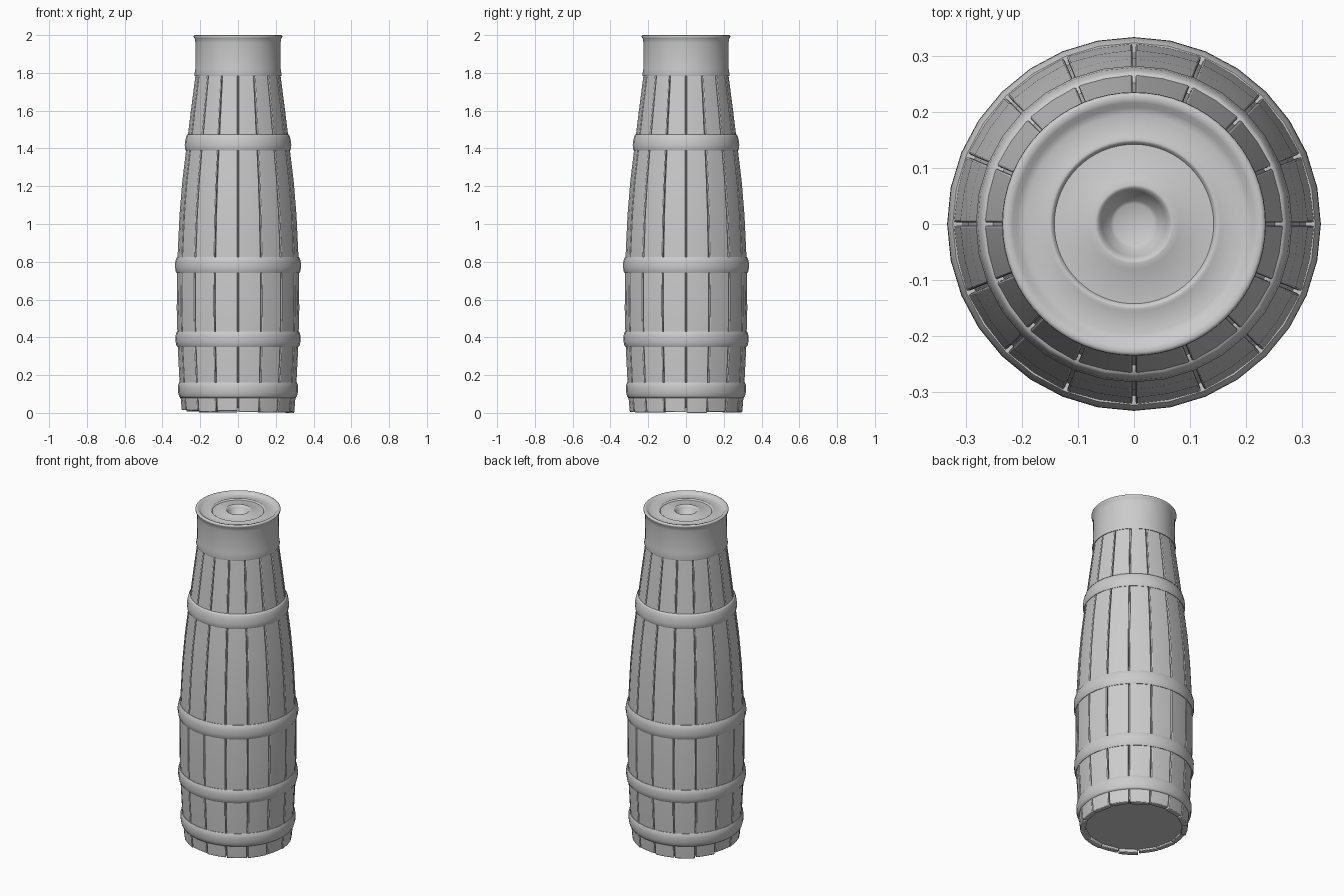
import bpy, bmesh, math, random
from math import sin, cos, pi

random.seed(4)
if "Cube" in bpy.data.objects:
    bpy.data.objects.remove(bpy.data.objects["Cube"], do_unlink=True)

grey = bpy.data.materials.new("plain grey")
grey.use_nodes = True
COLOUR = (0.6, 0.6, 0.6, 1)
grey.diffuse_color = COLOUR
grey.node_tree.nodes["Principled BSDF"].inputs["Base Color"].default_value = COLOUR

STAVES = 16
STEP = 2 * pi / STAVES
# Outer radius of the body against height
BODY = [(0.298, 0), (0.308, 0.12), (0.32, 0.36), (0.325, 0.55), (0.323, 0.78),
        (0.31, 1.05), (0.295, 1.23), (0.272, 1.42), (0.25, 1.6), (0.224, 1.8)]


def radius(z):
    for (r0, z0), (r1, z1) in zip(BODY, BODY[1:]):
        if z <= z1:
            return r0 + (r1 - r0) * (z - z0) / (z1 - z0)
    return BODY[-1][0]


def finish(name, bm, angle=40):
    bmesh.ops.recalc_face_normals(bm, faces=bm.faces)
    mesh = bpy.data.meshes.new(name)
    bm.to_mesh(mesh)
    bm.free()
    mesh.materials.append(grey)
    obj = bpy.data.objects.new(name, mesh)
    bpy.context.collection.objects.link(obj)
    bpy.ops.object.select_all(action="DESELECT")
    obj.select_set(True)
    bpy.context.view_layer.objects.active = obj
    bpy.ops.object.shade_smooth_by_angle(angle=math.radians(angle))
    return obj


def lathe(name, profile, sides, closed=False, angle=40):
    """Turn a (radius, height) profile round the z axis."""
    bm = bmesh.new()
    rings = []
    for r, z in profile:
        if r == 0:
            rings.append([bm.verts.new((0, 0, z))] * sides)
        else:
            rings.append([bm.verts.new((r * cos(2 * pi * i / sides), r * sin(2 * pi * i / sides), z))
                          for i in range(sides)])
    pairs = list(zip(rings, rings[1:])) + ([(rings[-1], rings[0])] if closed else [])
    for low, high in pairs:
        for i in range(sides):
            j = (i + 1) % sides
            bm.faces.new(dict.fromkeys((low[i], low[j], high[j], high[i])))
    return finish(name, bm, angle)


# Staves: separate curved boards with narrow gaps and uneven feet
bm = bmesh.new()
for s in range(STAVES):
    mid = (s + 0.5) * STEP
    foot = random.uniform(0, 0.018) if s else 0
    rings = []
    for r, z in BODY:
        z = max(z, foot)
        half = STEP / 2 - 0.0025 / r
        section = [(r, -half), (r * 0.995, 0), (r, half), (r - 0.03, half), (r - 0.03, -half)]
        rings.append([bm.verts.new((q * cos(mid + a), q * sin(mid + a), z)) for q, a in section])
    for low, high in zip(rings, rings[1:]):
        for i in range(len(low)):
            j = (i + 1) % len(low)
            bm.faces.new((low[i], low[j], high[j], high[i]))
    bm.faces.new(rings[0])
    bm.faces.new(rings[-1])
staves = finish("staves", bm)
bevel = staves.modifiers.new("rounded edges", "BEVEL")
bevel.width = 0.004
bevel.segments = 2
bevel.angle_limit = math.radians(50)

# Inner lining, closing the gaps and the base
lathe("lining", [(0, 0.025)] + [(radius(z) - 0.014, max(z, 0.025)) for _, z in BODY] + [(0, 1.8)], 32)

# Hoops: rounded bands following the taper of the body
for name, low, high in [("foot_hoop", 0.08, 0.16), ("lower_hoop", 0.35, 0.43),
                        ("middle_hoop", 0.74, 0.825), ("shoulder_hoop", 1.39, 1.475)]:
    height = high - low
    section = [(0, -0.015), (0, 0.002), (0.12, 0.007), (0.35, 0.01), (0.65, 0.01),
               (0.88, 0.007), (1, 0.002), (1, -0.015)]
    profile = [(radius(low + t * height) + out, low + t * height) for t, out in section]
    lathe(name, profile, 32, closed=True, angle=60)

# Cap: flared sleeve with stepped rings and a dimple on top
lathe("cap", [(0.215, 1.785), (0.229, 1.783), (0.231, 1.79), (0.226, 1.82), (0.225, 1.96),
              (0.229, 1.982), (0.235, 1.99), (0.234, 1.997), (0.228, 2.0), (0.216, 1.997),
              (0.208, 1.988), (0.195, 1.985), (0.155, 1.985), (0.15, 1.988), (0.146, 1.986),
              (0.142, 1.98), (0.08, 1.984), (0.07, 1.99), (0.064, 1.988), (0.058, 1.975),
              (0.042, 1.95), (0.036, 1.946), (0, 1.945)], 64, angle=60)
